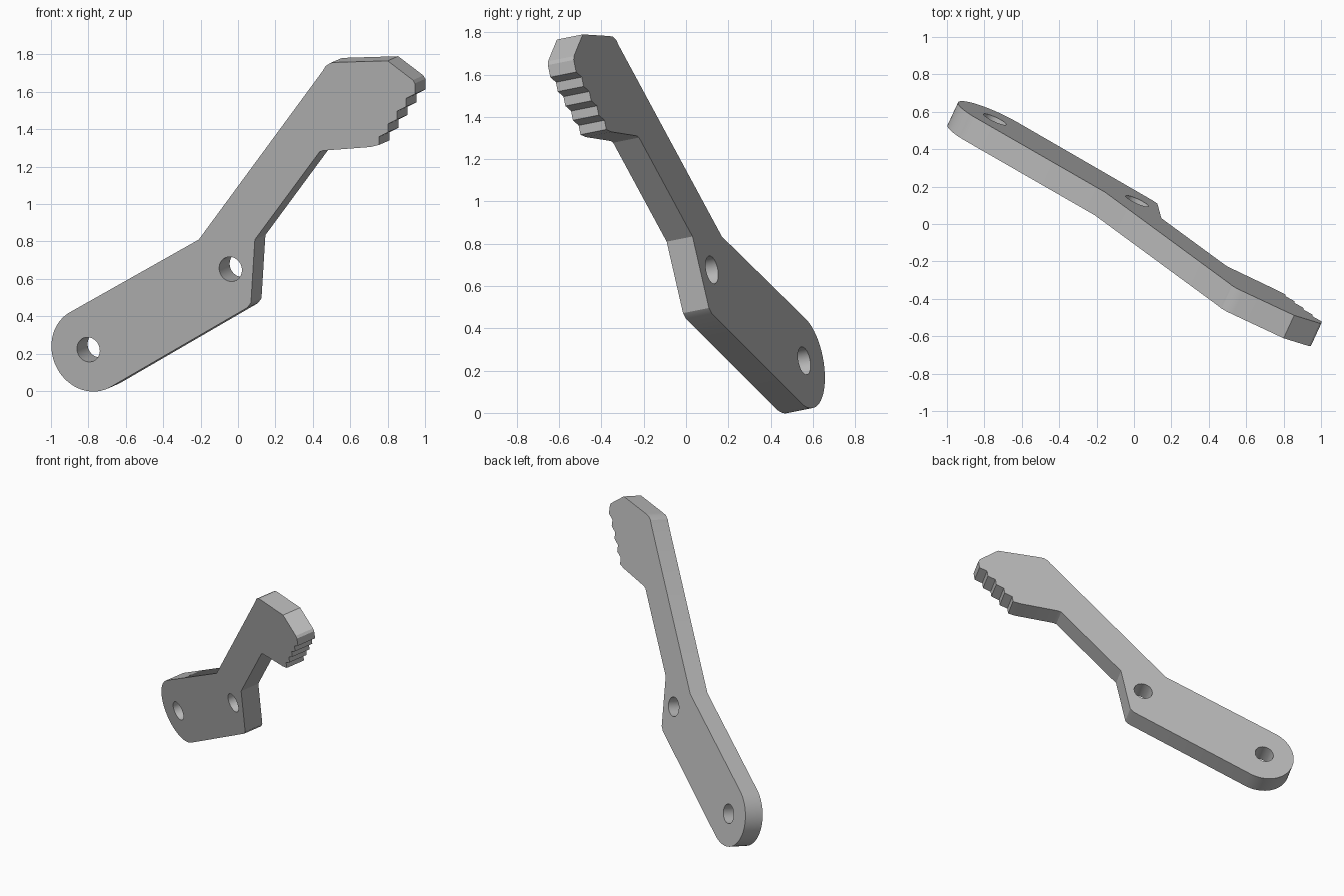
import bpy, bmesh, math
from mathutils import Vector, Matrix

cube = bpy.data.objects.get("Cube")
if cube:
    bpy.data.objects.remove(cube, do_unlink=True)

# Tilted plane of the plate's front face: y = A + B*x + C*z
A, B, C = 0.112, -0.462, -0.2
DEPTH = 0.137
normal = Vector((-B, 1, -C)).normalized()
u = Vector((1, B, 0)).normalized()
v = normal.cross(u)
origin = Vector((0, A, 0))


def to_plane(x, z):
    """Plane coordinates of the front-face point seen at (x, z)."""
    p = Vector((x, A + B * x + C * z, z)) - origin
    return Vector((p.dot(u), p.dot(v)))


def arc(centre, radius, start, end, steps):
    return [centre + radius * Vector((math.cos(t), math.sin(t)))
            for t in (start + (end - start) * i / steps for i in range(steps + 1))]


# Rounded pivot end, swept from the lower to the upper tangent point
pivot = to_plane(-0.79, 0.222)
low = to_plane(-0.68, 0.022) - pivot
high = to_plane(-0.905, 0.412) - pivot
outline = arc(pivot, 0.228, math.atan2(low.y, low.x),
              math.atan2(high.y, high.x) + math.tau, 32)

# Upper edge of the arm and the head
upper = [(-0.21, 0.81), (0.455, 1.715), (0.468, 1.738), (0.495, 1.755),
         (0.53, 1.758), (0.80, 1.766), (0.935, 1.663), (0.945, 1.645)]

# Ratchet teeth
teeth = []
for i in range(5):
    x, z = 0.945 - 0.048 * i, 1.588 - 0.068 * i
    if i:
        teeth.append((x, z + 0.044))
    teeth.append((x, z))

# Underside of the head, waist and heel
lower = [(0.706, 1.305), (0.455, 1.286), (0.435, 1.278), (0.09, 0.81),
         (0.069, 0.472), (0.05, 0.446)]
outline += [to_plane(*p) for p in upper + teeth + lower]

# Two through holes
holes = [arc(to_plane(x, z), 0.067, 0, math.tau, 40)[:-1]
         for x, z in ((-0.80, 0.222), (-0.04, 0.652))]

# Filled profile, thickened into a plate
profile = bpy.data.curves.new("lever_plate", 'CURVE')
profile.dimensions = '2D'
profile.fill_mode = 'BOTH'
profile.extrude = DEPTH / 2
for loop in [outline] + holes:
    spline = profile.splines.new('POLY')
    spline.points.add(len(loop) - 1)
    for point, p in zip(spline.points, loop):
        point.co = (p.x, p.y, 0, 1)
    spline.use_cyclic_u = True

plate = bpy.data.objects.new("lever_plate", profile)
bpy.context.collection.objects.link(plate)
frame = Matrix((u, v, normal)).transposed().to_4x4()
plate.matrix_world = Matrix.Translation(origin + normal * DEPTH / 2) @ frame

bpy.ops.object.select_all(action='DESELECT')
plate.select_set(True)
bpy.context.view_layer.objects.active = plate
bpy.ops.object.convert(target='MESH')
plate = bpy.context.view_layer.objects.active

# Weld the caps to the walls
bm = bmesh.new()
bm.from_mesh(plate.data)
bmesh.ops.remove_doubles(bm, verts=bm.verts, dist=0.0005)
bmesh.ops.recalc_face_normals(bm, faces=bm.faces)
bm.to_mesh(plate.data)
bm.free()
bpy.ops.object.shade_smooth_by_angle(angle=math.radians(25))

# Plain grey
grey = bpy.data.materials.new("plain_grey")
grey.use_nodes = True
colour = (0.5, 0.5, 0.5, 1)
grey.diffuse_color = colour
grey.node_tree.nodes["Principled BSDF"].inputs["Base Color"].default_value = colour
plate.data.materials.clear()
plate.data.materials.append(grey)
